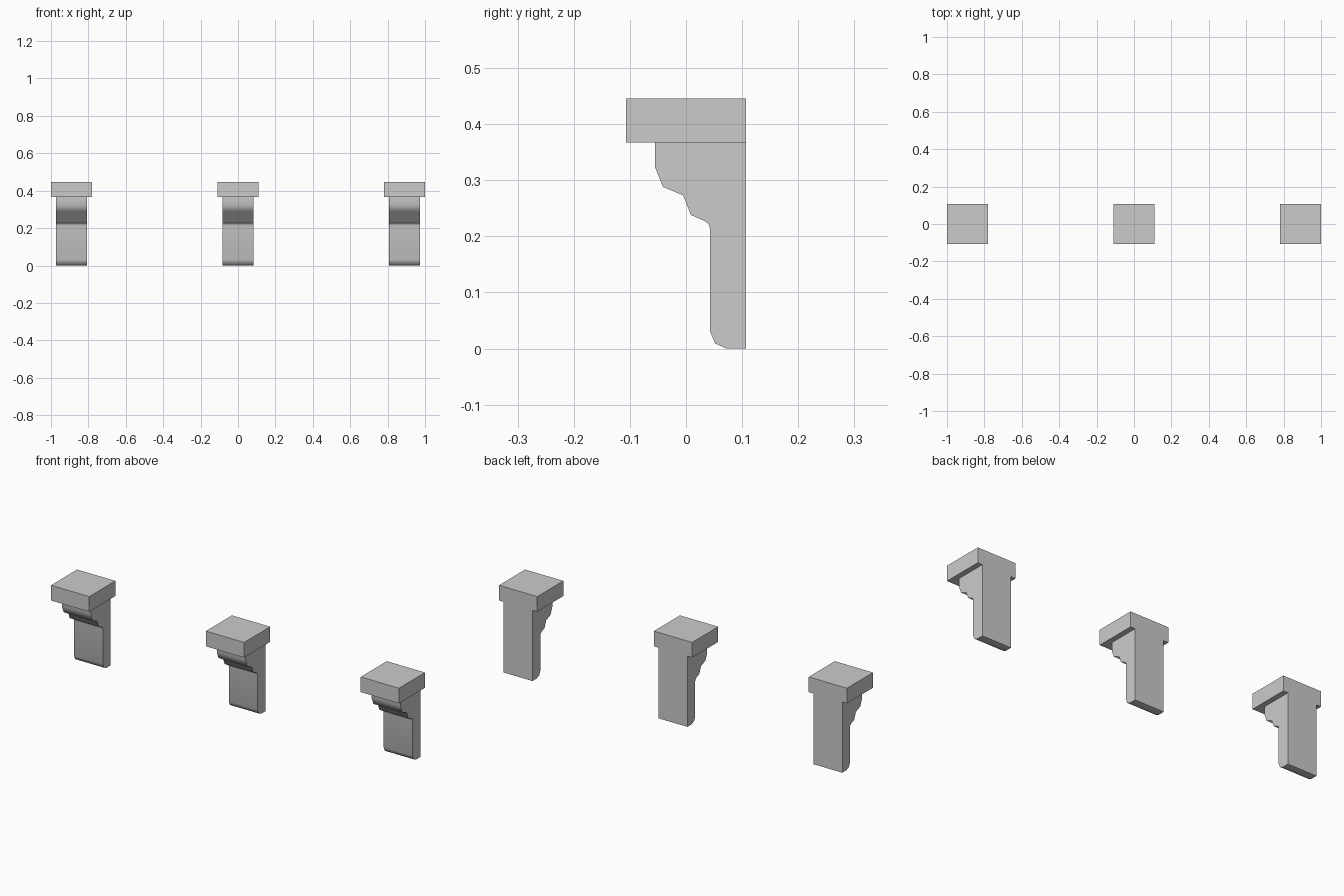
import bpy, bmesh, math

if "Cube" in bpy.data.objects:
    bpy.data.objects.remove(bpy.data.objects["Cube"])

BACK = 0.107     # rear plane
SEAM = 0.102     # front of the thin back plate
BODY_W, CAP_W = 0.083, 0.11   # half widths
CAP_Z, TOP = 0.367, 0.446


def extrude(name, pts, direction, smooth=False):
    """Solid made by sweeping a planar polygon along a vector."""
    bm = bmesh.new()
    face = bm.faces.new([bm.verts.new(p) for p in pts])
    new = bmesh.ops.extrude_face_region(bm, geom=[face])["geom"]
    bmesh.ops.translate(bm, vec=direction,
                        verts=[v for v in new if isinstance(v, bmesh.types.BMVert)])
    bmesh.ops.recalc_face_normals(bm, faces=bm.faces)
    me = bpy.data.meshes.new(name)
    bm.to_mesh(me)
    bm.free()
    ob = bpy.data.objects.new(name, me)
    bpy.context.collection.objects.link(ob)
    if smooth:
        bpy.ops.object.select_all(action='DESELECT')
        ob.select_set(True)
        bpy.context.view_layer.objects.active = ob
        bpy.ops.object.shade_smooth_by_angle(angle=math.radians(50))
    return ob


# Side profile of the stepped corbel body (y, z)
profile = [(SEAM, CAP_Z), (-0.055, CAP_Z), (-0.055, 0.323), (-0.041, 0.288),
           (-0.005, 0.273), (0.009, 0.238), (0.036, 0.226), (0.041, 0.221),
           (0.043, 0.212), (0.043, 0.030), (0.052, 0.009), (0.072, 0), (SEAM, 0)]

# T-shaped outline of the back (x, z)
half = [(BODY_W, 0), (BODY_W, CAP_Z), (CAP_W, CAP_Z), (CAP_W, TOP)]
tee = half + [(-x, z) for x, z in reversed(half)]

for side, cx in (("left", -0.89), ("middle", 0.0), ("right", 0.89)):
    # Corbel body
    extrude(f"{side}_corbel_body", [(cx - BODY_W, y, z) for y, z in profile],
            (2 * BODY_W, 0, 0), smooth=True)
    # Square cap slab
    extrude(f"{side}_cap", [(cx - CAP_W, y, z) for y, z in
                            ((-BACK, CAP_Z), (SEAM, CAP_Z), (SEAM, TOP), (-BACK, TOP))],
            (2 * CAP_W, 0, 0))
    # Flat back plate joining body and cap
    extrude(f"{side}_back_plate", [(cx + x, SEAM, z) for x, z in tee],
            (0, BACK - SEAM, 0))
